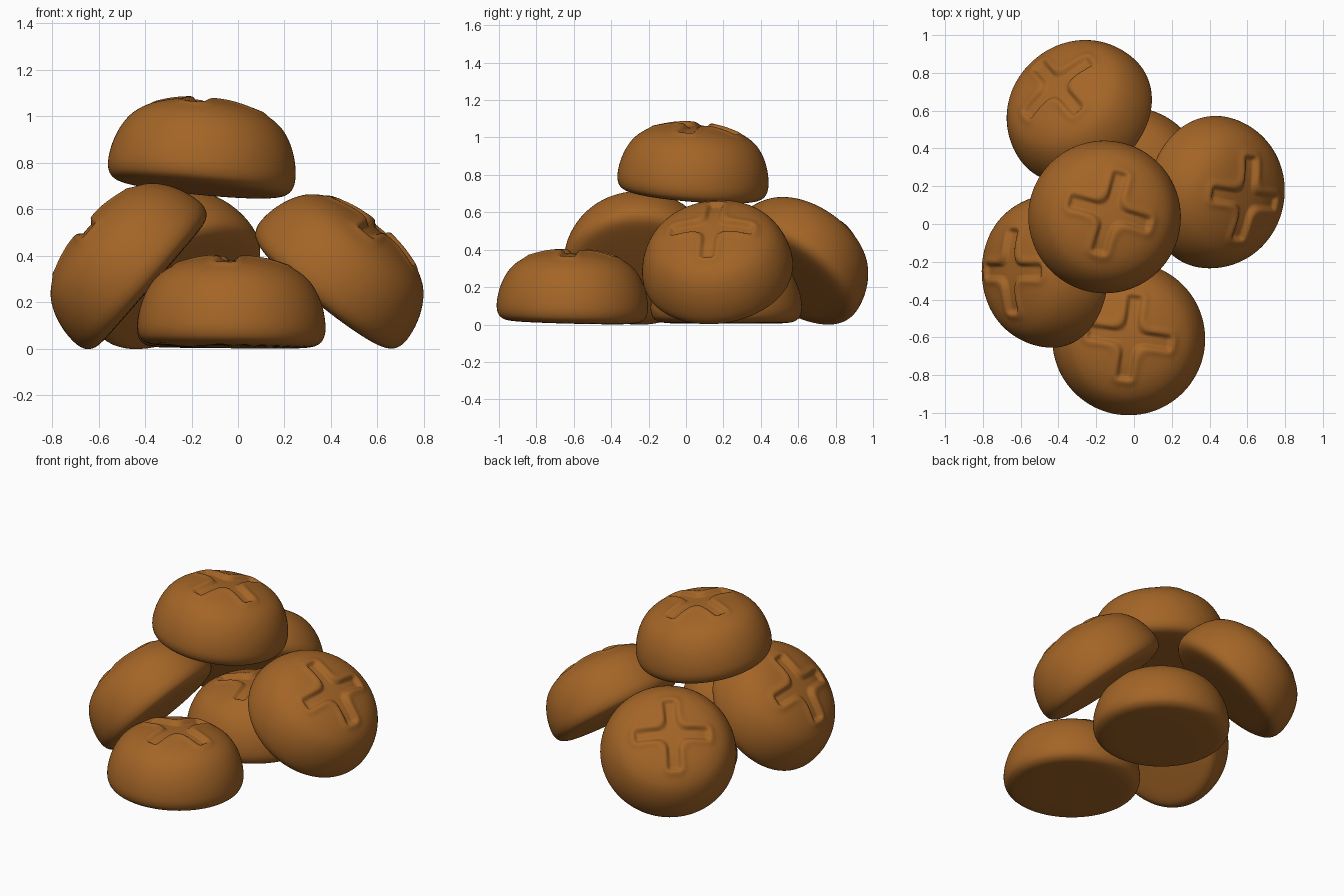
import bpy, bmesh, math
from mathutils import Vector, Matrix

if "Cube" in bpy.data.objects:
    bpy.data.objects.remove(bpy.data.objects["Cube"])

crust = bpy.data.materials.new("brown_crust")
crust.diffuse_color = (0.37, 0.13, 0.02, 1)
crust.use_nodes = True
crust.node_tree.nodes["Principled BSDF"].inputs["Base Color"].default_value = crust.diffuse_color

# Half profile of one bun: (radius, height), from base centre over the rim to the crown
PROFILE = [(0, .005), (.2, .005), (.33, .009), (.38, .026), (.401, .06), (.404, .11),
           (.391, .18), (.362, .25), (.318, .308), (.25, .352), (.16, .381), (.08, .393), (0, .396)]
SEGS = 120


def smooth_profile():
    """Catmull-Rom samples through the profile, denser on the crown."""
    p = [Vector(q) for q in PROFILE]
    p = [Vector((-p[1].x, p[1].y))] + p + [Vector((-p[-2].x, p[-2].y))]
    out = []
    for i in range(1, len(p) - 2):
        a, b, c, d = p[i - 1:i + 3]
        n = 9 if i > 8 else 4
        for k in range(n):
            t = k / n
            out.append(.5 * (2 * b + (c - a) * t + (2 * a - 5 * b + 4 * c - d) * t * t
                             + (3 * b - a - 3 * c + d) * t ** 3))
    return out[1:]


def box_dist(x, y, hx, hy):
    dx, dy = abs(x) - hx, abs(y) - hy
    return math.hypot(max(dx, 0), max(dy, 0)) + min(max(dx, dy), 0)


def score(x, y):
    """Height change for the cross cut: sunken cross with a soft raised lip."""
    a, b = box_dist(x, y, .205, .022), box_dist(x, y, .022, .205)
    h = max(.07 - abs(a - b), 0) / .07
    d = min(a, b) - h * h * .07 * .25 - .012
    t = min(max((.012 - d) / .026, 0), 1)
    return -.02 * t * t * (3 - 2 * t) + .007 * math.exp(-((d - .022) / .018) ** 2)


def bun(name, origin, axis, twist):
    bm = bmesh.new()
    rings = []
    for r, h in smooth_profile():
        ring = []
        for s in range(SEGS):
            a = 2 * math.pi * s / SEGS
            x, y = r * math.cos(a), r * math.sin(a)
            ring.append(bm.verts.new((x, y, h + (score(x, y) if h > .2 else 0))))
        rings.append(ring)
    bottom = bm.verts.new((0, 0, PROFILE[0][1]))
    crown = bm.verts.new((0, 0, PROFILE[-1][1] + score(0, 0)))
    for s in range(SEGS):
        n = (s + 1) % SEGS
        for lo, hi in zip(rings, rings[1:]):
            bm.faces.new((lo[s], lo[n], hi[n], hi[s]))
        bm.faces.new((bottom, rings[0][n], rings[0][s]))
        bm.faces.new((crown, rings[-1][s], rings[-1][n]))
    for f in bm.faces:
        f.smooth = True
    # Turn the cross, tip the bun over, and set it in the pile
    tip = Vector((0, 0, 1)).rotation_difference(Vector(axis)).to_matrix().to_4x4()
    bm.transform(Matrix.Translation(origin) @ tip @ Matrix.Rotation(math.radians(twist), 4, 'Z'))
    me = bpy.data.meshes.new(name)
    bm.to_mesh(me)
    bm.free()
    me.materials.append(crust)
    bpy.context.collection.objects.link(bpy.data.objects.new(name, me))


# The pile: base centre, up axis, cross turn in degrees
bun("front_bun", (-.03, -.61, .004), (.02, .025, 1), -8)
bun("middle_bun", (-.03, .215, 0), (0, 0, 1), 10)
bun("top_bun", (-.165, .03, .68), (.1, .08, 1), -16)
bun("left_bun", (-.365, -.25, .27), (-.755, 0, .656), 0)
bun("right_bun", (.355, .18, .225), (.63, -.12, .77), -9)
bun("back_bun", (-.238, .535, .24), (-.45, .51, .73), 131)
